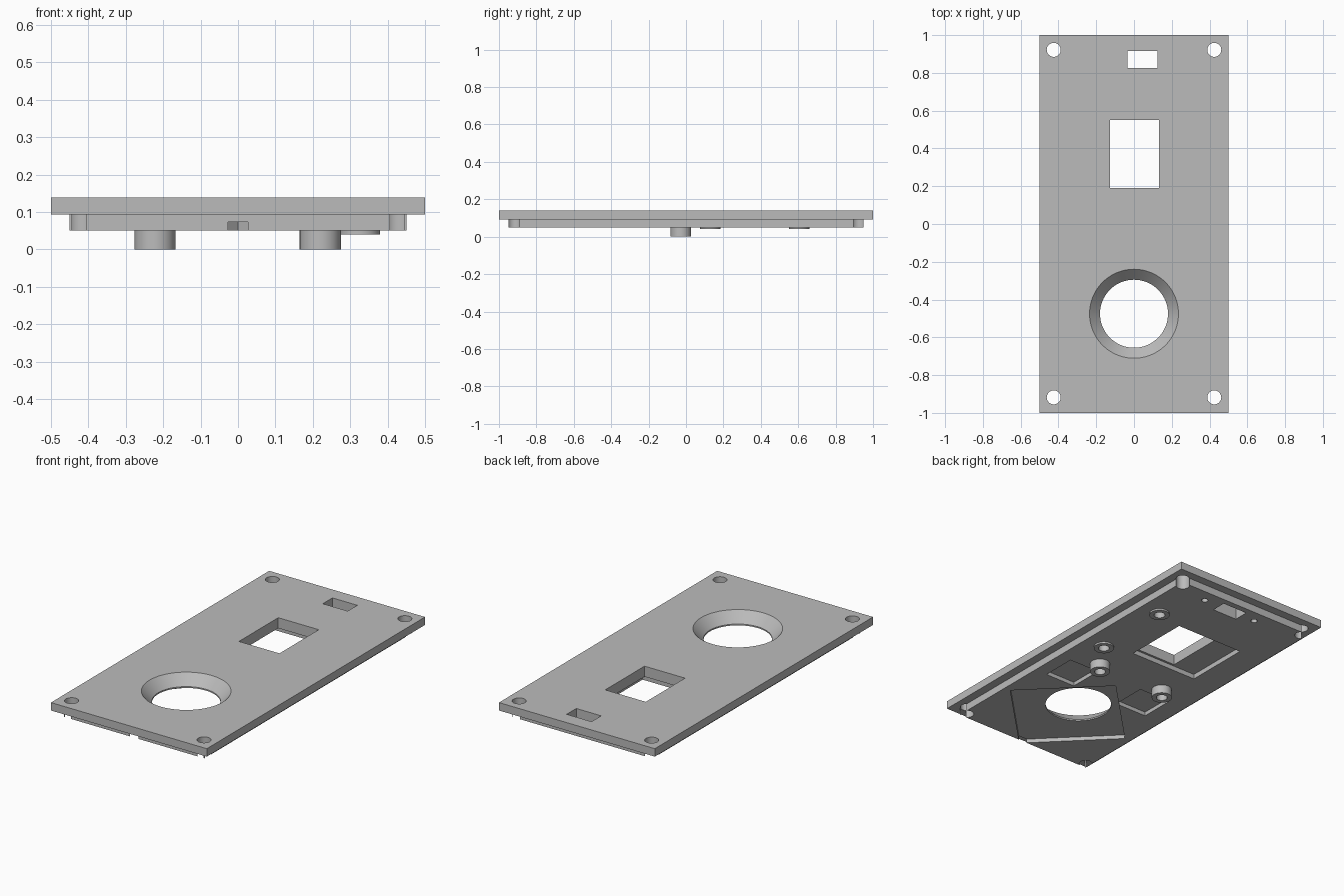
import bpy
import math

cube = bpy.data.objects.get("Cube")
if cube:
    bpy.data.objects.remove(cube, do_unlink=True)

# Heights of the main layers
TOP, PLATE, BLOCK, FLOOR = 0.139, 0.093, 0.05, 0.073

grey = bpy.data.materials.new("panel grey")
grey.use_nodes = True
colour = (0.5, 0.5, 0.5, 1)
grey.diffuse_color = colour
grey.node_tree.nodes["Principled BSDF"].inputs["Base Color"].default_value = colour


def box(name, x0, x1, y0, y1, z0, z1):
    bpy.ops.mesh.primitive_cube_add(
        size=1, location=((x0 + x1) / 2, (y0 + y1) / 2, (z0 + z1) / 2))
    ob = bpy.context.object
    ob.name = name
    ob.scale = (x1 - x0, y1 - y0, z1 - z0)
    bpy.ops.object.transform_apply(location=False, rotation=False, scale=True)
    return ob


def tube(name, x, y, r0, r1, z0, z1, sides=48, turn=0):
    bpy.ops.mesh.primitive_cone_add(
        vertices=sides, radius1=r0, radius2=r1, depth=z1 - z0,
        location=(x, y, (z0 + z1) / 2), rotation=(0, 0, turn))
    ob = bpy.context.object
    ob.name = name
    return ob


def combine(body, tool, operation):
    mod = body.modifiers.new(operation, "BOOLEAN")
    mod.object = tool
    mod.operation = operation
    mod.solver = "EXACT"
    bpy.context.view_layer.objects.active = body
    bpy.ops.object.modifier_apply(modifier=mod.name)
    bpy.data.objects.remove(tool, do_unlink=True)


# Front plate with a raised block behind it
panel = box("panel", -0.5, 0.5, -1, 1, PLATE, TOP)
combine(panel, box("back_block", -0.45, 0.45, -0.95, 0.95, BLOCK, 0.12), "UNION")

# Tall and short screw bosses
tall = [(-0.222, -0.028), (0.22, -0.028)]
short = [(0.325, 0.13), (0.325, 0.605)]
for spots, end in ((tall, 0), (short, 0.04)):
    for x, y in spots:
        combine(panel, tube("boss", x, y, 0.055, 0.055, end, 0.07), "UNION")

cutters = []

# Recesses in the back
cutters.append(tube("diamond_recess", 0, -0.567, 0.41, 0.41, -0.02, FLOOR, 4))
cutters.append(box("left_recess", 0.175, 0.37, -0.305, -0.1, 0.02, FLOOR))
cutters.append(box("right_recess", -0.335, -0.13, -0.305, -0.1, 0.02, FLOOR))
cutters.append(box("window_recess", -0.28, 0.155, 0.177, 0.57, 0.02, FLOOR + 0.005))

# Openings through the panel
cutters.append(box("window", -0.127, 0.133, 0.19, 0.55, -0.1, 0.3))
cutters.append(box("slot", -0.035, 0.125, 0.827, 0.915, -0.1, 0.3))
cutters.append(tube("round_opening", 0, -0.475, 0.18, 0.18, -0.1, 0.3, 96))
cutters.append(tube("opening_bevel", 0, -0.475, 0.18, 0.236, 0.081, TOP + 0.0005, 96))
for x in (-0.425, 0.425):
    for y in (-0.918, 0.922):
        cutters.append(tube("corner_hole", x, y, 0.037, 0.037, -0.1, 0.3))

# Blind screw holes
for x, y in tall + short:
    cutters.append(tube("boss_hole", x, y, 0.03, 0.03, -0.02, 0.09, 32))
for x in (-0.125, 0.228):
    cutters.append(tube("pin_hole", x, 0.875, 0.018, 0.018, 0.02, 0.09, 24))

for cutter in cutters:
    combine(panel, cutter, "DIFFERENCE")

panel.data.materials.clear()
panel.data.materials.append(grey)
for face in panel.data.polygons:
    face.material_index = 0
bpy.ops.object.select_all(action="DESELECT")
panel.select_set(True)
bpy.context.view_layer.objects.active = panel
bpy.ops.object.shade_smooth_by_angle(angle=math.radians(30))
